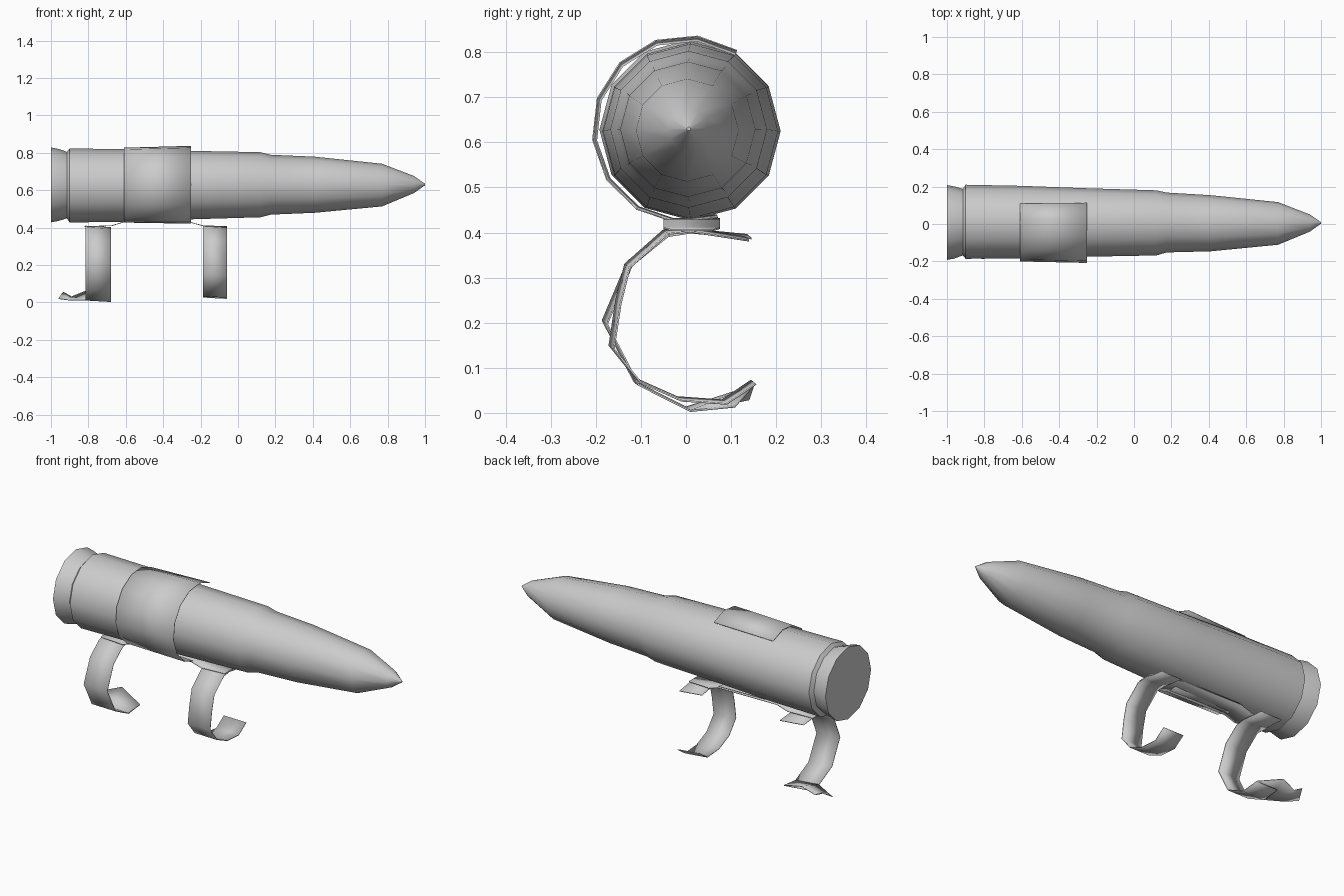
import bpy, bmesh, math

cube = bpy.data.objects.get("Cube")
if cube:
    bpy.data.objects.remove(cube, do_unlink=True)

grey = bpy.data.materials.new("plain_grey")
grey.use_nodes = True
colour = (0.6, 0.6, 0.6, 1)
grey.diffuse_color = colour
grey.node_tree.nodes["Principled BSDF"].inputs["Base Color"].default_value = colour


def make_object(name, bm, thickness=0, angle=40):
    bmesh.ops.recalc_face_normals(bm, faces=bm.faces)
    mesh = bpy.data.meshes.new(name)
    bm.to_mesh(mesh)
    bm.free()
    mesh.materials.append(grey)
    obj = bpy.data.objects.new(name, mesh)
    bpy.context.collection.objects.link(obj)
    if thickness:
        solid = obj.modifiers.new("sheet", 'SOLIDIFY')
        solid.thickness = thickness
        solid.offset = 0
    bpy.ops.object.select_all(action='DESELECT')
    obj.select_set(True)
    bpy.context.view_layer.objects.active = obj
    bpy.ops.object.shade_smooth_by_angle(angle=math.radians(angle))
    return obj


def loft(bm, rows, closed=False):
    """Skin rows of points with quads."""
    rings = [[bm.verts.new(p) for p in row] for row in rows]
    for a, b in zip(rings, rings[1:]):
        n = len(a)
        for i in range(n if closed else n - 1):
            j = (i + 1) % n
            bm.faces.new((a[i], a[j], b[j], b[i]))
    return rings


def ring(x, y, z, r, start, end, steps):
    angles = [math.radians(start + (end - start) * i / steps) for i in range(steps + 1)]
    return [(x, y + r * math.cos(a), z + r * math.sin(a)) for a in angles]


# Turned body: rim, groove, case, shoulder and pointed nose (x, y, z, radius)
profile = [
    (-1.0, 0.008, 0.628, 0.200), (-0.962, 0.008, 0.628, 0.193),
    (-0.915, 0.010, 0.627, 0.178), (-0.90, 0.012, 0.625, 0.198),
    (-0.60, 0.010, 0.625, 0.194), (-0.25, 0.008, 0.627, 0.183),
    (0.12, 0.006, 0.629, 0.174), (0.175, 0.008, 0.629, 0.160),
    (0.41, 0.004, 0.629, 0.150), (0.77, 0.003, 0.627, 0.114),
    (0.94, 0.005, 0.630, 0.046), (1.0, 0.006, 0.630, 0.004),
]
bm = bmesh.new()
rings = loft(bm, [ring(*p, 0, 360, 12)[:-1] for p in profile], closed=True)
bm.faces.new(rings[0])
bm.faces.new(rings[-1])
make_object("body", bm)

# Wrapped sleeve, flared towards the nose, from upper back over the front to below
bm = bmesh.new()
loft(bm, [ring(-0.61, 0.0, 0.627, 0.200, 57, 290, 9),
          ring(-0.25, 0.0, 0.629, 0.208, 57, 290, 9)])
make_object("sleeve", bm, 0.003)

# Mounting plate under the body, tapering out to the two clips
bm = bmesh.new()
plate = [(-0.82, -0.03, 0.06, 0.405), (-0.675, -0.05, 0.075, 0.41),
         (-0.61, -0.05, 0.075, 0.43), (-0.25, -0.05, 0.075, 0.427),
         (-0.19, -0.05, 0.075, 0.41), (-0.06, -0.03, 0.06, 0.405)]
loft(bm, [[(x, a, z), (x, b, z)] for x, a, b, z in plate])
make_object("mounting_plate", bm, 0.004)


# Curved clips, open towards the back (y, z paths)
def clip(name, x0, x1, path, slant):
    bm = bmesh.new()
    loft(bm, [[(x0, y, z), (x1, y + slant, z - 0.008)] for y, z in path])
    make_object(name, bm, 0.004, 30)


clip("rear_clip", -0.815, -0.678,
     [(0.135, 0.395), (0.0, 0.408), (-0.05, 0.40), (-0.13, 0.335), (-0.185, 0.205),
      (-0.115, 0.07), (0.0, 0.012), (0.10, 0.022)], 0.01)
clip("front_clip", -0.188, -0.058,
     [(0.13, 0.39), (0.0, 0.41), (-0.05, 0.405), (-0.135, 0.33), (-0.155, 0.25),
      (-0.17, 0.15), (-0.11, 0.075), (-0.02, 0.035), (0.08, 0.028), (0.145, 0.072)], 0.01)

# Tail of the rear clip, turned outwards to the rear
bm = bmesh.new()
loft(bm, [[(-0.68, 0.01, 0.004), (-0.68, 0.11, 0.016)],
          [(-0.815, 0.0, 0.012), (-0.815, 0.15, 0.06)],
          [(-0.90, 0.05, 0.012), (-0.89, 0.14, 0.03)],
          [(-0.96, 0.09, 0.02), (-0.935, 0.145, 0.055)]])
make_object("rear_clip_tail", bm, 0.004, 30)
